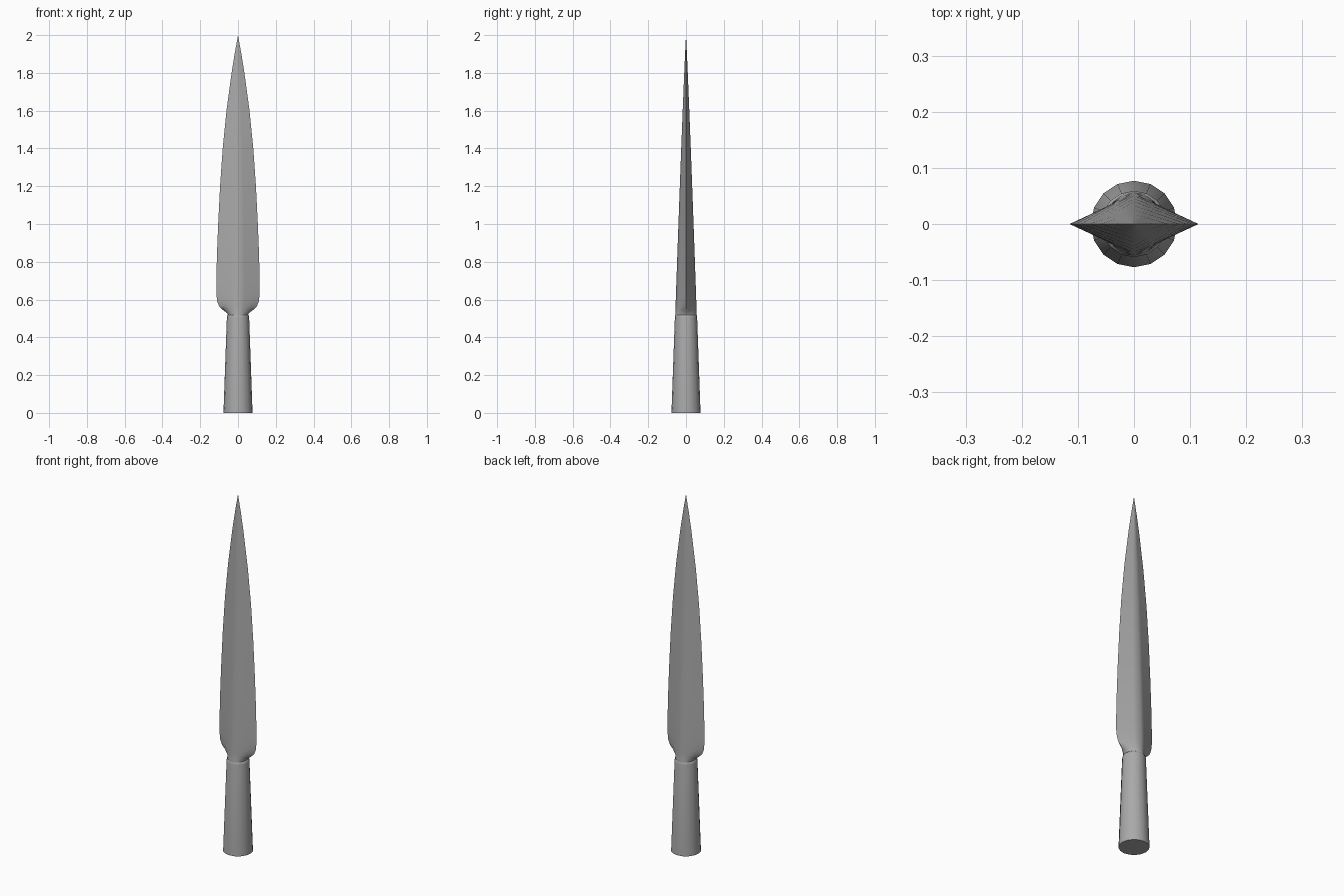
import bpy, bmesh
from math import sin, cos, pi, radians

if "Cube" in bpy.data.objects:
    bpy.data.objects.remove(bpy.data.objects["Cube"], do_unlink=True)

steel = bpy.data.materials.new("grey steel")
steel.use_nodes = True
colour = (0.4, 0.4, 0.4, 1)
steel.diffuse_color = colour
steel.node_tree.nodes["Principled BSDF"].inputs["Base Color"].default_value = colour


def loft(name, rings, tip=None, sharp=60):
    """Skin a stack of closed rings, capped below, ending in a point or a cap."""
    bm = bmesh.new()
    loops = [[bm.verts.new(p) for p in ring] for ring in rings]
    n = len(loops[0])
    for low, high in zip(loops, loops[1:]):
        for i in range(n):
            j = (i + 1) % n
            bm.faces.new((low[i], low[j], high[j], high[i]))
    bm.faces.new(loops[0][::-1])
    if tip:
        point = bm.verts.new(tip)
        for i in range(n):
            bm.faces.new((loops[-1][i], loops[-1][(i + 1) % n], point))
    else:
        bm.faces.new(loops[-1])
    mesh = bpy.data.meshes.new(name)
    bm.to_mesh(mesh)
    bm.free()
    mesh.materials.append(steel)
    obj = bpy.data.objects.new(name, mesh)
    bpy.context.collection.objects.link(obj)
    bpy.ops.object.select_all(action='DESELECT')
    obj.select_set(True)
    bpy.context.view_layer.objects.active = obj
    bpy.ops.object.shade_smooth_by_angle(angle=radians(sharp))


def section(width, depth, z, roundness, per_side=4):
    """Blend between a diamond (0) and an ellipse (1)."""
    points = []
    for k in range(4 * per_side):
        a = 2 * pi * k / (4 * per_side)
        c, s = cos(a), sin(a)
        f = (1 - roundness) / (abs(c) + abs(s)) + roundness
        points.append((width * c * f, depth * s * f, z))
    return points


# Tapered socket with a small rounded lip
loft("socket", [section(r, r, z, 1) for r, z in
                [(0.077, 0), (0.059, 0.505), (0.057, 0.515), (0.052, 0.52)]])

# Leaf blade: height, half width, roundness of the section
profile = [(0.48, 0.05, 1), (0.515, 0.051, 1), (0.53, 0.06, 0.7), (0.545, 0.08, 0.35),
           (0.565, 0.1, 0.12), (0.59, 0.11, 0.04), (0.63, 0.115, 0), (0.7, 0.115, 0),
           (0.85, 0.111, 0), (1.0, 0.105, 0), (1.2, 0.095, 0), (1.4, 0.081, 0),
           (1.6, 0.061, 0), (1.8, 0.034, 0), (1.9, 0.018, 0)]
blade = []
for z, width, roundness in profile:
    t = min(1, (2 - z) / 1.48)
    blade.append(section(width, 0.057 * t ** 0.9, z, roundness))
loft("blade", blade, tip=(0, 0, 2))
